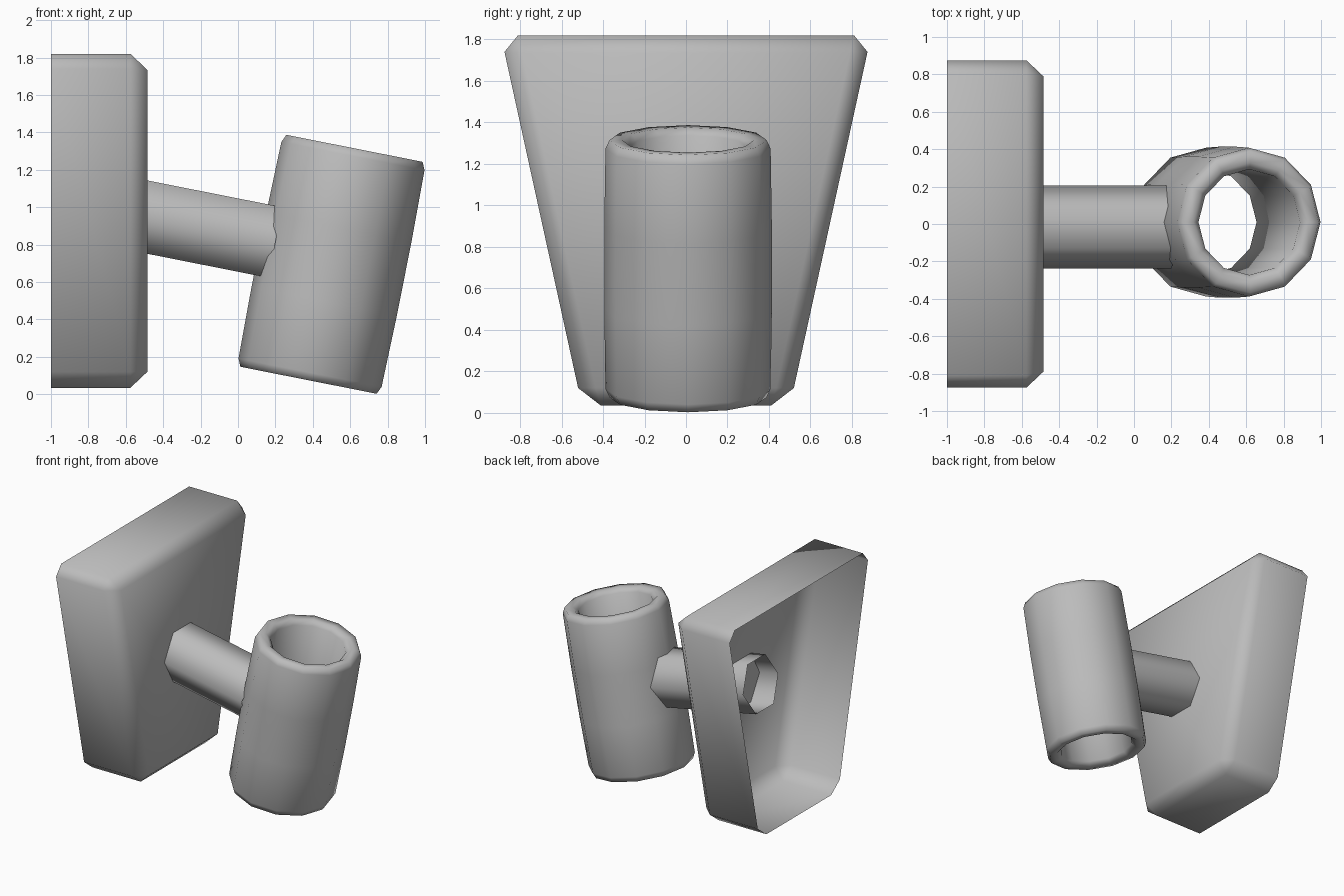
import bpy, bmesh
from math import radians, sin, cos, pi
from mathutils import Vector, Matrix

cube = bpy.data.objects.get("Cube")
if cube:
    bpy.data.objects.remove(cube)

grey = bpy.data.materials.new("plain grey")
grey.use_nodes = True
colour = (0.5, 0.5, 0.5, 1)
grey.diffuse_color = colour
grey.node_tree.nodes["Principled BSDF"].inputs["Base Color"].default_value = colour

TILT = radians(11.2)


def finish(name, bm):
    mesh = bpy.data.meshes.new(name)
    bm.to_mesh(mesh)
    bm.free()
    mesh.materials.append(grey)
    mesh.shade_smooth()
    obj = bpy.data.objects.new(name, mesh)
    bpy.context.collection.objects.link(obj)
    return obj


def lathe(name, profile, sides, matrix, closed):
    """Join rings of (radius, height) around the local z axis."""
    bm = bmesh.new()
    rings = [[bm.verts.new((r * cos(2 * pi * i / sides), r * sin(2 * pi * i / sides), h))
              for i in range(sides)] for r, h in profile]
    pairs = list(zip(rings, rings[1:]))
    if closed:
        pairs.append((rings[-1], rings[0]))
    for low, high in pairs:
        for i in range(sides):
            j = (i + 1) % sides
            bm.faces.new((low[i], low[j], high[j], high[i]))
    bm.transform(matrix)
    return finish(name, bm)


# Wall plate: tapered shell, chamfered corners, open at the back
bm = bmesh.new()
half = [(0.41, 0.035), (0.52, 0.12), (0.875, 1.74), (0.81, 1.82)]
outline = half + [(-y, z) for y, z in reversed(half)]
back, rim = [[bm.verts.new((x, y, z)) for y, z in outline] for x in (-1, -0.575)]
face = [bm.verts.new((-0.485, y, z))
        for y, z in ((0.435, 0.12), (0.79, 1.735), (-0.79, 1.735), (-0.435, 0.12))]
for i in range(8):
    j = (i + 1) % 8
    bm.faces.new((back[i], back[j], rim[j], rim[i]))
for i in range(4):
    a, b = rim[2 * i], rim[2 * i + 1]
    bm.faces.new((a, b, face[i]))
    bm.faces.new((b, rim[(2 * i + 2) % 8], face[(i + 1) % 4], face[i]))
bm.faces.new(face)
finish("wall_plate", bm)

# Stem: open six-sided tube sloping down from the plate into the holder
start, end = Vector((-0.65, -0.017, 0.98)), Vector((0.2, -0.017, 0.812))
turn = Matrix.Rotation(pi / 2 + TILT, 4, 'Y') @ Matrix.Rotation(pi / 2, 4, 'Z')
lathe("stem", [(0.222, 0), (0.222, (end - start).length)], 6,
      Matrix.Translation(start) @ turn, False)

# Holder: thick twelve-sided tube with softened rims, tilted with the stem
top = [(0.4, 0.2), (0.394, 0.59), (0.375, 0.632), (0.315, 0.632), (0.28, 0.6)]
profile = [(r, -h) for r, h in reversed(top)] + top
lathe("holder_tube", profile, 12,
      Matrix.Translation((0.5, 0.01, 0.695)) @ Matrix.Rotation(TILT, 4, 'Y')
      @ Matrix.Diagonal((0.99, 1.01, 1, 1)), True)
